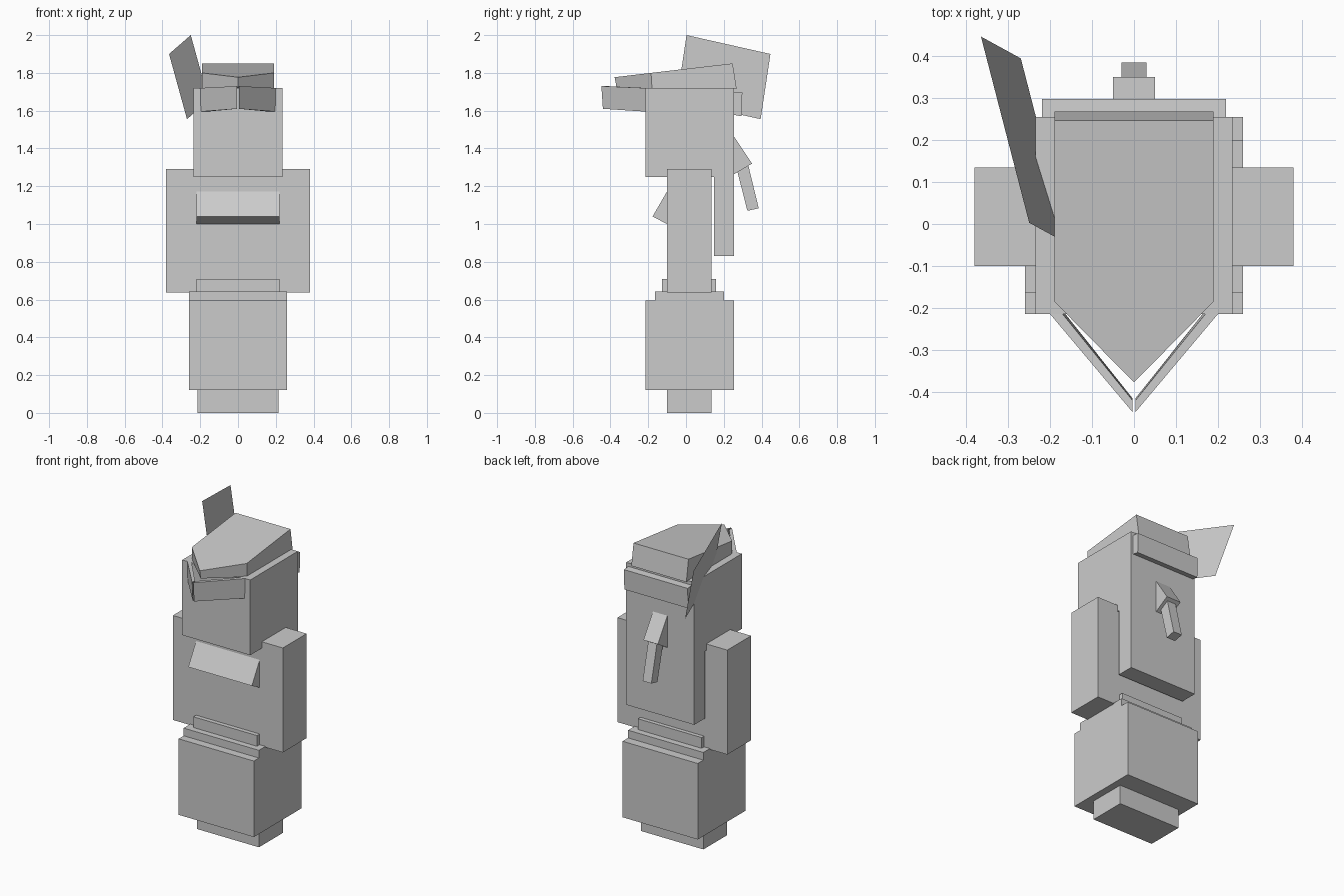
import bpy
import bmesh
from mathutils import Vector

if "Cube" in bpy.data.objects:
    bpy.data.objects.remove(bpy.data.objects["Cube"], do_unlink=True)

# Single flat grey material
GREY = (0.6, 0.6, 0.6, 1)
grey = bpy.data.materials.new("light grey")
grey.use_nodes = True
grey.diffuse_color = GREY
grey.node_tree.nodes["Principled BSDF"].inputs["Base Color"].default_value = GREY


def finish(name, bm):
    bmesh.ops.recalc_face_normals(bm, faces=bm.faces)
    mesh = bpy.data.meshes.new(name)
    bm.to_mesh(mesh)
    bm.free()
    mesh.materials.append(grey)
    obj = bpy.data.objects.new(name, mesh)
    bpy.context.collection.objects.link(obj)
    return obj


def loft(name, start, end):
    """Closed solid between two matching outlines."""
    bm = bmesh.new()
    a = [bm.verts.new(p) for p in start]
    b = [bm.verts.new(p) for p in end]
    bm.faces.new(a)
    bm.faces.new(b)
    for i in range(len(a)):
        j = (i + 1) % len(a)
        bm.faces.new((a[i], a[j], b[j], b[i]))
    return finish(name, bm)


def prism(name, half, profile):
    """Side profile of (y, z) points extruded across x."""
    return loft(name, [(-half, y, z) for y, z in profile],
                [(half, y, z) for y, z in profile])


def block(name, half, y0, y1, z0, z1):
    return prism(name, half, [(y0, z0), (y1, z0), (y1, z1), (y0, z1)])


# Stacked body
block("foot_base", 0.215, -0.1, 0.135, 0, 0.125)
block("lower_body", 0.26, -0.215, 0.255, 0.12, 0.595)
block("skirt_step", 0.26, -0.165, 0.2, 0.59, 0.643)
block("belt", 0.22, -0.127, 0.16, 0.64, 0.71)
block("torso_and_arms", 0.38, -0.1, 0.135, 0.637, 1.29)
block("head", 0.235, -0.215, 0.255, 1.25, 1.72)
block("back_hair", 0.235, 0.147, 0.255, 0.83, 1.26)

# Slanted details on chest and back
prism("chest", 0.22, [(-0.09, 1.19), (-0.177, 1.04), (-0.09, 0.994)])
prism("hair_tie", 0.05, [(0.24, 1.485), (0.35, 1.32), (0.245, 1.258)])
prism("ponytail", 0.03, [(0.27, 1.285), (0.325, 1.07), (0.385, 1.083), (0.33, 1.31)])
prism("back_band", 0.22, [(0.24, 1.58), (0.295, 1.57), (0.298, 1.695), (0.24, 1.7)])

# Hat with a pointed front and a gently sloping crown
hat_base = [(0.19, 0.268, 1.715), (0.19, -0.18, 1.715), (0, -0.368, 1.725),
            (-0.19, -0.18, 1.715), (-0.19, 0.268, 1.715)]
hat_crown = [(0.19, 0.247, 1.85), (0.19, -0.185, 1.8), (0, -0.378, 1.777),
             (-0.19, -0.185, 1.8), (-0.19, 0.247, 1.85)]
loft("hat", hat_base, hat_crown)

# Pair of plates meeting in a point at the brow
for side, label in ((1, "left"), (-1, "right")):
    bottom = [(0.004, -0.44, 1.61), (0.198, -0.213, 1.595),
              (0.165, -0.213, 1.595), (0.004, -0.415, 1.61)]
    top = [(0.004, -0.448, 1.73), (0.2, -0.215, 1.72),
           (0.17, -0.215, 1.72), (0.004, -0.42, 1.73)]
    loft(label + "_brow_plate", [(side * x, y, z) for x, y, z in bottom],
         [(side * x, y, z) for x, y, z in top])

# Flat feather on the right of the hat
top_front = Vector((-0.25, 0.003, 2.0))
top_back = Vector((-0.365, 0.447, 1.9))
low_back = Vector((-0.27, 0.395, 1.555))
bm = bmesh.new()
corners = (top_front, top_back, low_back, top_front + low_back - top_back)
bm.faces.new([bm.verts.new(p) for p in corners])
finish("feather", bm)
